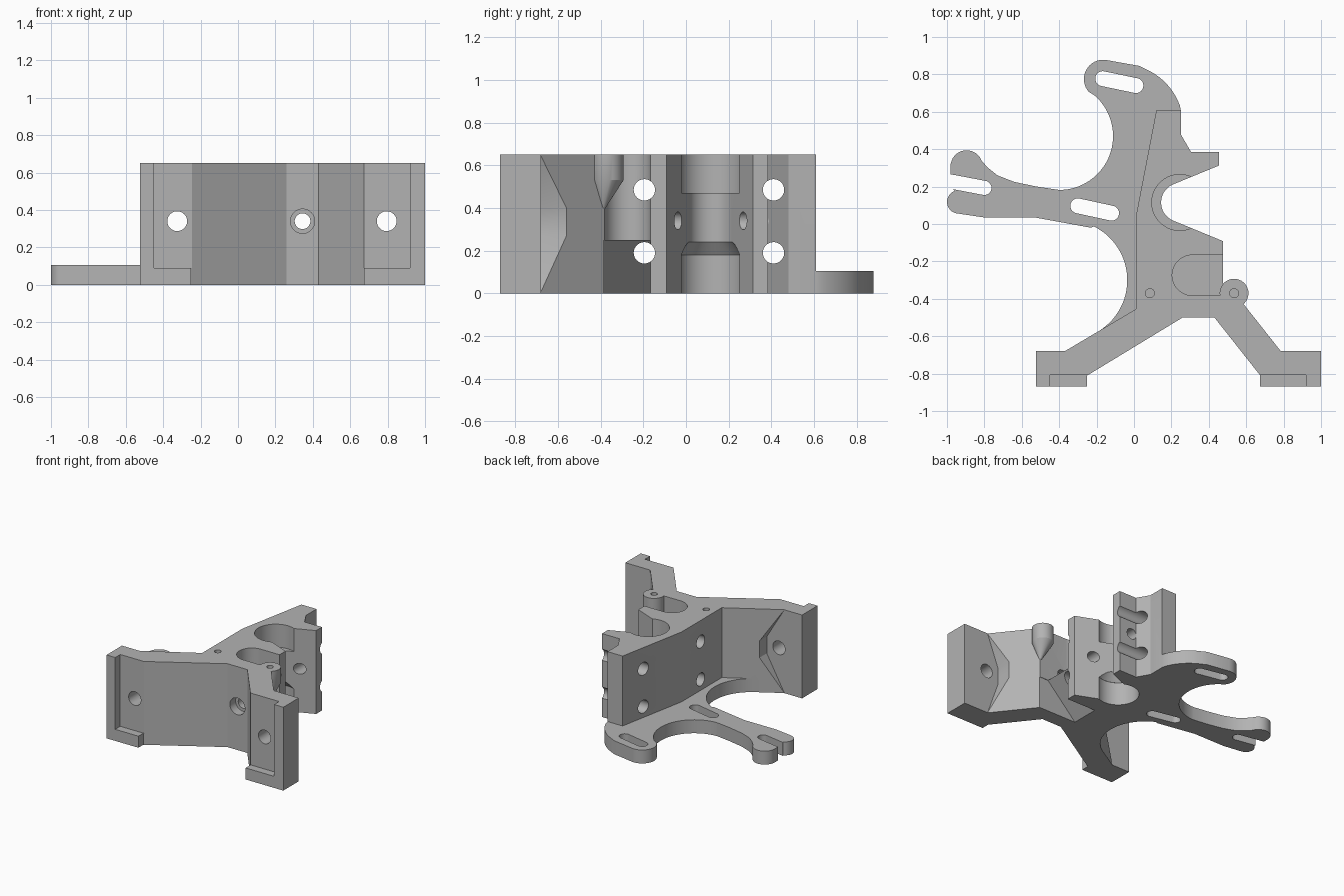
import bpy, bmesh, math
from mathutils import Vector

cube = bpy.data.objects.get("Cube")
if cube:
    bpy.data.objects.remove(cube, do_unlink=True)

grey = bpy.data.materials.new("plain grey")
grey.use_nodes = True
COLOR = (0.45, 0.45, 0.45, 1)
grey.diffuse_color = COLOR
grey.node_tree.nodes["Principled BSDF"].inputs["Base Color"].default_value = COLOR

TOP = 0.65       # height of the upright block
PLATE = 0.105    # thickness of the base plate
OVER = 0.05      # extra length of cutters


def add(name, bm):
    bmesh.ops.recalc_face_normals(bm, faces=bm.faces)
    mesh = bpy.data.meshes.new(name)
    bm.to_mesh(mesh)
    bm.free()
    mesh.materials.append(grey)
    obj = bpy.data.objects.new(name, mesh)
    bpy.context.collection.objects.link(obj)
    return obj


def prism(name, outline, low, high, axis="z"):
    """Extrude an outline along z, or an xz outline along y."""
    def place(p, d):
        return (p[0], p[1], d) if axis == "z" else (p[0], d, p[1])
    bm = bmesh.new()
    face = bm.faces.new([bm.verts.new(place(p, low)) for p in outline])
    new = bmesh.ops.extrude_face_region(bm, geom=[face])["geom"]
    shift = Vector(place((0, 0), high - low))
    bmesh.ops.translate(bm, vec=shift, verts=[v for v in new if isinstance(v, bmesh.types.BMVert)])
    return add(name, bm)


def rod(name, start, end, r1, r2=None):
    start, end = Vector(start), Vector(end)
    bm = bmesh.new()
    bmesh.ops.create_cone(bm, cap_ends=True, segments=40, radius1=r1,
                          radius2=r1 if r2 is None else r2, depth=(end - start).length)
    turn = Vector((0, 0, 1)).rotation_difference(end - start).to_matrix()
    bmesh.ops.rotate(bm, matrix=turn, verts=bm.verts)
    bmesh.ops.translate(bm, vec=(start + end) / 2, verts=bm.verts)
    return add(name, bm)


def arc(cx, cy, r, a, b, n=24):
    angles = [math.radians(a + (b - a) * i / n) for i in range(n + 1)]
    return [(cx + r * math.cos(t), cy + r * math.sin(t)) for t in angles]


def slot(name, a, b, r, low, high):
    d = math.degrees(math.atan2(b[1] - a[1], b[0] - a[0]))
    return prism(name, arc(*a, r, d + 90, d + 270) + arc(*b, r, d - 90, d + 90), low, high)


def combine(target, tool, operation):
    mod = target.modifiers.new(operation, "BOOLEAN")
    mod.operation, mod.object, mod.solver = operation, tool, "EXACT"
    deps = bpy.context.evaluated_depsgraph_get()
    mesh = bpy.data.meshes.new_from_object(target.evaluated_get(deps))
    target.modifiers.clear()
    target.data = mesh
    bpy.data.objects.remove(tool, do_unlink=True)


# Upright block with two legs and feet
bracket = prism("mounting_bracket", [
    (0.12, 0.61), (0.01, 0.04), (0.01, -0.455), (-0.37, -0.68), (-0.525, -0.68),
    (-0.525, -0.87), (-0.25, -0.87), (-0.25, -0.81), (0.26, -0.5), (0.43, -0.5),
    (0.675, -0.81), (0.675, -0.87), (1, -0.87), (1, -0.68), (0.785, -0.68),
    (0.475, -0.288), (0.475, -0.09), (0.455, 0.0), (0.455, 0.385), (0.305, 0.385),
    (0.25, 0.48), (0.25, 0.61)], 0, TOP)

# Flat base plate with curved arms
plate_outline = (
    [(0.25, 0.61)] + arc(-0.07, 0.52, 0.335, 20, 66, 10) + [(0.03, 0.845)]
    + arc(-0.165, 0.775, 0.103, 80, 222, 16)
    + arc(-0.4, 0.47, 0.288, 49, -90, 32)
    + [(-0.52, 0.2), (-0.64, 0.225), (-0.73, 0.26), (-0.78, 0.3)]
    + arc(-0.895, 0.308, 0.086, 20, 180, 16)
    + [(-0.981, 0.2)] + arc(-0.938, 0.118, 0.062, 110, 260, 12)
    + [(-0.8, 0.035), (-0.53, 0.035), (-0.23, -0.02)]
    + arc(-0.356, -0.3, 0.32, 64, -59, 28)
    + [(0.04, -0.46), (0.04, 0.04), (0.14, 0.55)])
combine(bracket, prism("base_plate", plate_outline, 0, PLATE), "UNION")

# Cutters
cuts = [
    # arm slots
    slot("upper_slot", (-0.167, 0.777), (0.01, 0.74), 0.04, -OVER, 0.2),
    slot("middle_slot", (-0.3, 0.097), (-0.12, 0.058), 0.04, -OVER, 0.2),
    slot("open_slot", (-0.8, 0.193), (-1.1, 0.25), 0.038, -OVER, 0.2),
    # bearing bore with flared mouth and wider ends
    prism("bore", [(0.655, 0.395)] + arc(0.25, 0.115, 0.105, 112, 248) + [(0.655, -0.165)],
          -OVER, TOP + OVER),
    rod("bore_top", (0.245, 0.115, 0.47), (0.245, 0.115, TOP + OVER), 0.15),
    rod("bore_bottom", (0.245, 0.115, -OVER), (0.245, 0.115, 0.18), 0.15),
    rod("bore_taper", (0.245, 0.115, 0.179), (0.245, 0.115, 0.24), 0.15, 0.105),
    # side pocket and the sloped undercut below it
    slot("side_pocket", (0.312, -0.274), (0.8, -0.274), 0.108, 0.25, TOP + OVER),
    prism("undercut", [(0.475, 0.25), (0.8, 0.25), (0.8, -OVER), (0.175, -OVER)],
          -0.385, -0.166, "y"),
    # long screw hole and its counterbore
    rod("long_hole", (0.345, -0.7, 0.34), (0.345, 0.6, 0.34), 0.042),
    rod("counterbore", (0.345, -0.7, 0.34), (0.345, -0.43, 0.34), 0.065),
]
# Foot recesses, screw holes and screw head reliefs
for inner, outer in ((-0.2, -0.45), (0.6, 0.92)):
    cuts.append(prism("foot_recess", [(inner, 0.09), (inner, 0.8), (outer, 0.8), (outer, 0.09)],
                      -1, -0.808, "y"))
for hole, apex, edge in ((-0.325, -0.22, -0.372), (0.795, 0.69, 0.787)):
    cuts.append(rod("foot_hole", (hole, -1, 0.34), (hole, -0.5, 0.34), 0.053))
    cuts.append(prism("relief", [(apex, 0.27), (apex, 0.4), (edge, TOP), (edge, 0)],
                      -0.681, -0.45, "y"))
# Cross holes
for y in (-0.195, 0.41):
    for z in (0.19, 0.485):
        cuts.append(rod("cross_hole", (-0.3, y, z), (0.7, y, z), 0.05))
for cutter in cuts:
    combine(bracket, cutter, "DIFFERENCE")

# Round boss with a pointed underside
bm = bmesh.new()
for z in (0.53, TOP):
    for x, y in arc(0.535, -0.37, 0.077, 0, 350, 35):
        bm.verts.new((x, y, z))
bm.verts.new((0.545, -0.39, 0.38))
hull = bmesh.ops.convex_hull(bm, input=bm.verts)
combine(bracket, add("screw_boss", bm), "UNION")

# Pilot holes in the top
for x in (0.085, 0.535):
    combine(bracket, rod("pilot_hole", (x, -0.37, 0.5), (x, -0.37, TOP + OVER), 0.024), "DIFFERENCE")

bpy.ops.object.select_all(action="DESELECT")
bracket.select_set(True)
bpy.context.view_layer.objects.active = bracket
bpy.ops.object.shade_smooth_by_angle(angle=math.radians(25))
